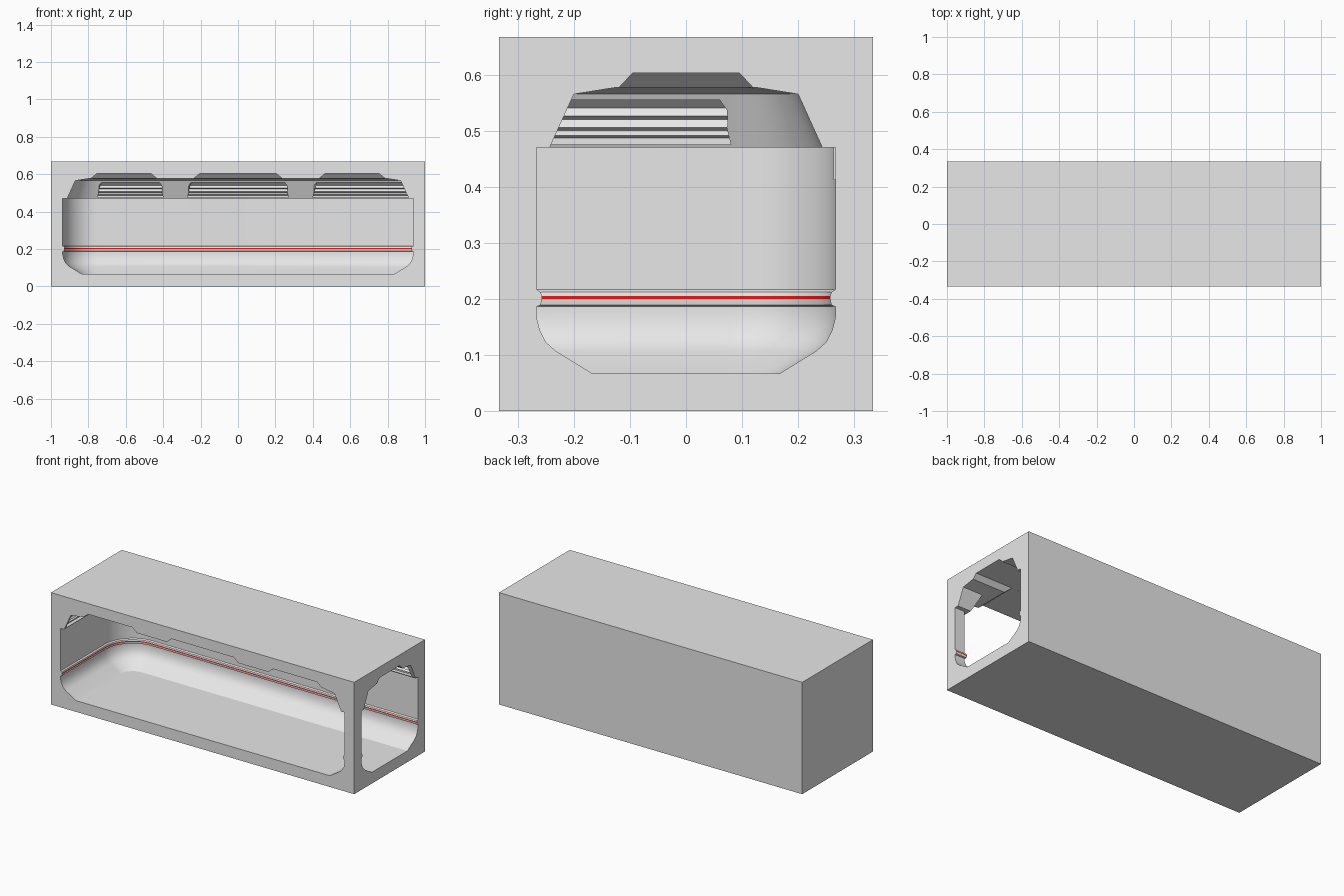
import bpy, bmesh, math

if "Cube" in bpy.data.objects:
    bpy.data.objects.remove(bpy.data.objects["Cube"])

def material(name, rgb):
    m = bpy.data.materials.new(name)
    m.diffuse_color = (*rgb, 1)
    m.use_nodes = True
    m.node_tree.nodes["Principled BSDF"].inputs["Base Color"].default_value = m.diffuse_color
    return m

GREY = material("light grey", (0.8, 0.8, 0.8))
RED = material("red stripe", (0.8, 0.008, 0.005))

def loft(name, loops):
    """Closed solid through matching point loops."""
    bm = bmesh.new()
    rows = [[bm.verts.new(p) for p in loop] for loop in loops]
    n = len(rows[0])
    for a, b in zip(rows, rows[1:]):
        for i in range(n):
            j = (i + 1) % n
            bm.faces.new((a[i], a[j], b[j], b[i]))
    bm.faces.new(rows[0])
    bm.faces.new(rows[-1])
    bmesh.ops.recalc_face_normals(bm, faces=bm.faces)
    me = bpy.data.meshes.new(name)
    bm.to_mesh(me)
    bm.free()
    me.materials.append(GREY)
    ob = bpy.data.objects.new(name, me)
    bpy.context.collection.objects.link(ob)
    return ob

def rect(x0, x1, y0, y1, z):
    return [(x0, y0, z), (x1, y0, z), (x1, y1, z), (x0, y1, z)]

# outer block
T = 1 / 3
shell = loft("room_block", [rect(-1, 1, -T, T, 0), rect(-1, 1, -T, T, 2 * T)])

# room: wall profile (half depth, height), rounded only in the back left corner,
# running straight out through the front and right openings
CX, CY = 0.75, 0.08
PROFILE = [(.167, .067), (.232, .107), (.25, .123), (.261, .145), (.267, .17),
           (.267, .186), (.259, .189), (.257, .2), (.257, .2055), (.259, .212),
           (.267, .217), (.267, .47), (.243, .47), (.2, .565), (.125, .577)]

def plan(y, z, out=0.4, side=1.05, steps=16):
    r = y - CY
    pts = [(-CX - r, -out, z), (CX + r, -out, z), (CX + r, -y, z), (side, -y, z), (side, y, z)]
    for i in range(steps + 1):
        a = math.pi / 2 * (1 + i / steps)
        pts.append((-CX + r * math.cos(a), CY + r * math.sin(a), z))
    return pts

cutters = [loft("room_cutter", [plan(y, z) for y, z in PROFILE])]

# ceiling coffers, three across and one running out to the right
for x0, x1 in ((-.79, -.43), (-.24, .24), (.43, .79)):
    cutters.append(loft("coffer_cutter", [rect(x0, x1, -.4, .122, .574),
                                          rect(x0 + .035, x1 - .035, -.4, .095, .603)]))
cutters.append(loft("side_coffer_cutter", [rect(.6, 1.05, -.122, .122, .574),
                                           rect(.6, 1.05, -.095, .095, .6031)]))

# louvred recesses above the wall ledge (depth, height)
LOUVRE = [(.18, .475), (.262, .475), (.262, .487), (.248, .491), (.257, .5), (.243, .506),
          (.251, .52), (.235, .526), (.242, .54), (.225, .555), (.17, .555)]

def chamfer(z):
    return max(0, z - .535)

for x0, x1 in ((-.75, -.4), (-.27, .27), (.4, .98)):
    cutters.append(loft("back_louvre_cutter", [[(x0 + chamfer(z), d, z) for d, z in LOUVRE],
                                               [(x1 - chamfer(z), d, z) for d, z in LOUVRE]]))
shift = CX - CY
cutters.append(loft("left_louvre_cutter", [[(-d - shift, -.32, z) for d, z in LOUVRE],
                                           [(-d - shift, .08 - chamfer(z), z) for d, z in LOUVRE]]))

bpy.context.view_layer.objects.active = shell
shell.select_set(True)
for c in cutters:
    c.hide_render = True
    m = shell.modifiers.new("cut", 'BOOLEAN')
    m.operation = 'DIFFERENCE'
    m.solver = 'EXACT'
    m.object = c
    bpy.ops.object.modifier_apply(modifier=m.name)
    bpy.data.objects.remove(c)

# red stripe along the wall band
me = shell.data
me.materials.clear()
me.materials.append(GREY)
me.materials.append(RED)
for p in me.polygons:
    zs = [me.vertices[v].co.z for v in p.vertices]
    p.material_index = int(min(zs) > .1995 and max(zs) < .206)

bpy.ops.object.select_all(action='DESELECT')
shell.select_set(True)
bpy.ops.object.shade_smooth_by_angle(angle=math.radians(25))

# rib feet on the back wall
for s, side in ((-1, "left"), (1, "right")):
    x0, x1 = sorted((s * .27, s * .4))
    loft(side + "_rib_foot", [rect(x0, x1, .263, .272, .412), rect(x0, x1, .263, .272, .472)])
